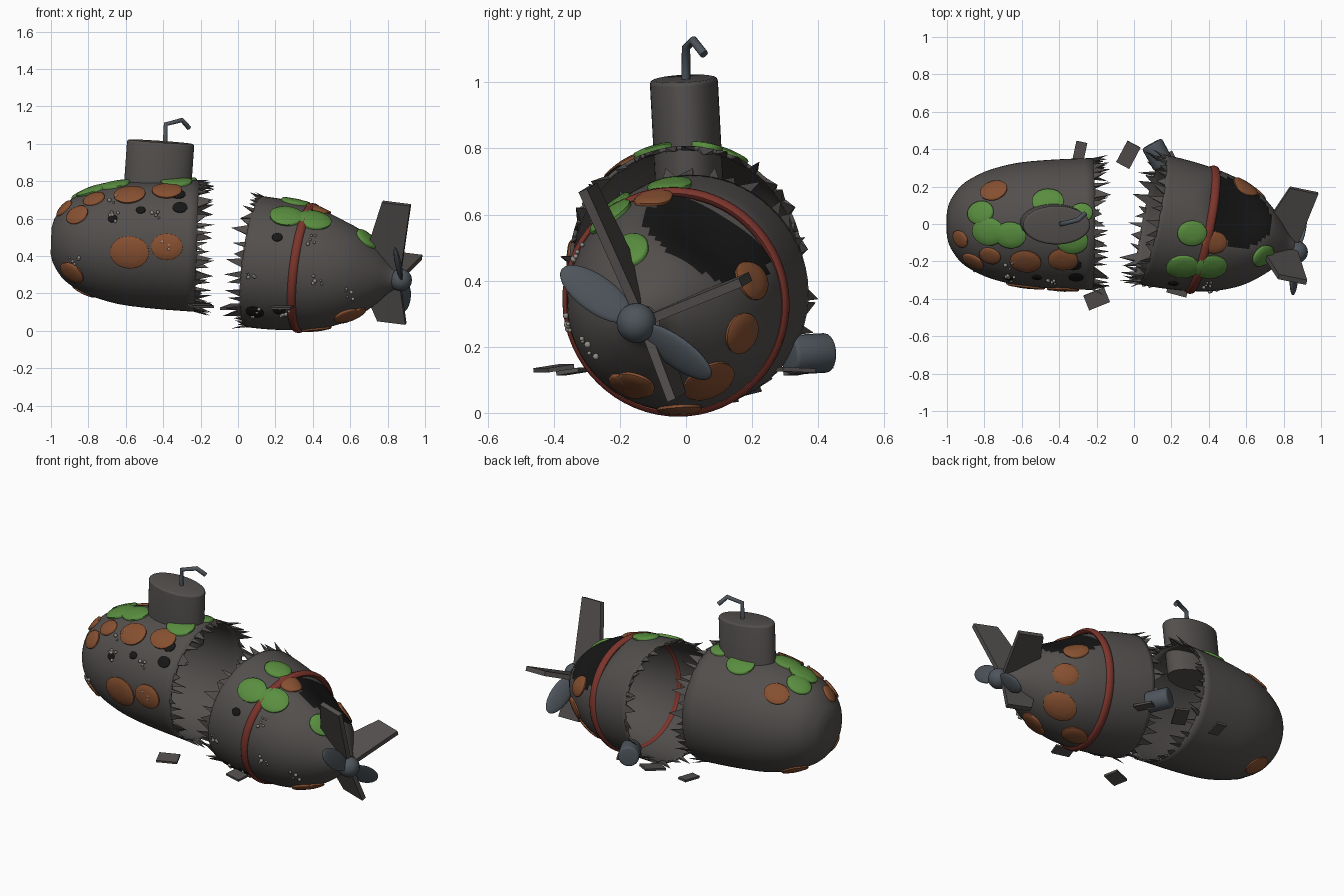
import bpy, bmesh, math, random
from math import sin, cos, pi, radians
from mathutils import Matrix, Vector
from mathutils.bvhtree import BVHTree

if "Cube" in bpy.data.objects:
    bpy.data.objects.remove(bpy.data.objects["Cube"])

random.seed(4)

def mat(name, col):
    m = bpy.data.materials.new(name)
    m.diffuse_color = (*col, 1)
    m.use_nodes = True
    m.node_tree.nodes["Principled BSDF"].inputs["Base Color"].default_value = m.diffuse_color
    return m

HULL = mat("hull_grey", (0.085, 0.078, 0.074))
STEEL = mat("steel", (0.075, 0.09, 0.105))
RUST = mat("rust", (0.24, 0.08, 0.03))
WEED = mat("algae", (0.10, 0.27, 0.05))
RED = mat("red_band", (0.20, 0.035, 0.025))
SOOT = mat("soot", (0.008, 0.008, 0.008))
SHELL = mat("barnacle", (0.28, 0.27, 0.24))

def finish(name, bm, m, M=Matrix(), smooth=True, angle=40):
    bm.transform(M)
    me = bpy.data.meshes.new(name)
    bm.to_mesh(me)
    bm.free()
    ob = bpy.data.objects.new(name, me)
    bpy.context.collection.objects.link(ob)
    me.materials.append(m)
    if smooth:
        bpy.ops.object.select_all(action='DESELECT')
        ob.select_set(True)
        bpy.context.view_layer.objects.active = ob
        bpy.ops.object.shade_smooth_by_angle(angle=radians(angle))
    return ob

def catmull(p, n=4):
    p = [Vector(q) for q in p]
    e = [2*p[0]-p[1]] + p + [2*p[-1]-p[-2]]
    out = []
    for a, b, c, d in zip(e, e[1:], e[2:], e[3:]):
        for k in range(n):
            t = k/n
            out.append(0.5*(2*b + (c-a)*t + (2*a-5*b+4*c-d)*t*t + (3*b-a-3*c+d)*t**3))
    return out + [p[-1]]

def hull(name, profile, M, cap_first, dent=None, n=64):
    bm = bmesh.new()
    rings = [[bm.verts.new((q.x, q.y*cos(2*pi*j/n), q.y*sin(2*pi*j/n))) for j in range(n)]
             for q in catmull(profile)]
    for a, b in zip(rings, rings[1:]):
        for j in range(n):
            k = (j+1) % n
            bm.faces.new((a[j], a[k], b[k], b[j]))
    bm.faces.new(rings[0][::-1] if cap_first else rings[-1])
    bm.transform(M)
    if dent:
        c, rad, depth = Vector(dent[0]), dent[1], dent[2]
        axis_pt, ax = M.translation, M.to_3x3().col[0]
        for f in bm.faces:
            if (f.calc_center_median()-c).length < rad*0.85 and (M.inverted() @ f.calc_center_median()).x > 0.29:
                f.material_index = 1
        for v in bm.verts:
            w = max(0, 1-((v.co-c).length/rad)**2)
            rel = v.co-axis_pt
            v.co -= (rel-ax*rel.dot(ax)).normalized()*depth*w*w
    bm.normal_update()
    tree = BVHTree.FromBMesh(bm)
    ob = finish(name, bm, HULL)
    ob.data.materials.append(SOOT)
    s = ob.modifiers.new("shell", 'SOLIDIFY')
    s.thickness, s.offset = 0.012, -1
    return tree

# two broken hull halves
MF = Matrix.Translation((-0.22, 0, 0.455)) @ Matrix.Rotation(radians(2), 4, 'Y')
MR = (Matrix.Translation((0.09, 0.025, 0.37)) @ Matrix.Rotation(radians(-11.5), 4, 'Z')
      @ Matrix.Rotation(radians(7), 4, 'Y'))
front = hull("front_hull", [(-.78, .07), (-.76, .13), (-.70, .21), (-.60, .27), (-.50, .305),
                            (-.38, .33), (-.2, .345), (0, .353)], MF, True)
rear = hull("rear_hull", [(0, .353), (.1, .351), (.22, .342), (.32, .328), (.42, .305), (.52, .265),
                          (.60, .215), (.68, .145), (.74, .08), (.78, .05)], MR, False,
            ((0.56, 0.08, 0.55), 0.25, 0.06))

# torn metal teeth around both rims
def teeth(name, M, d, n=40, r=0.353):
    bm = bmesh.new()
    for i in range(n):
        a = 2*pi*(i+random.uniform(-.3, .3))/n
        w = random.uniform(.03, .085)
        tip_r, L = r+random.uniform(-.025, .03), random.uniform(.035, .095)
        P = lambda x, q, t: bm.verts.new((x, q*cos(t), q*sin(t)))
        v = [P(-d*.005, r, a-w), P(-d*.005, r, a+w), P(-d*.005, r-.014, a+w), P(-d*.005, r-.014, a-w)]
        t = P(d*L, tip_r, a+random.uniform(-.06, .06))
        bm.faces.new(v)
        for k in range(4):
            bm.faces.new((v[k], v[(k+1) % 4], t))
    bmesh.ops.recalc_face_normals(bm, faces=bm.faces)
    finish(name, bm, HULL, M, False)

teeth("front_torn_edge", MF, 1)
teeth("rear_torn_edge", MR, -1)

def cyl(name, p, q, r, m, sides=24, bevel=0.0):
    p, q = Vector(p), Vector(q)
    bm = bmesh.new()
    bmesh.ops.create_cone(bm, cap_ends=True, segments=sides, radius1=r, radius2=r, depth=(q-p).length)
    if bevel:
        rim = [e for e in bm.edges if abs(e.verts[0].co.z-e.verts[1].co.z) < 1e-5]
        bmesh.ops.bevel(bm, geom=rim, offset=bevel, segments=3, affect='EDGES', profile=.5)
    M = Matrix.Translation((p+q)/2) @ (q-p).to_track_quat('Z', 'Y').to_matrix().to_4x4()
    return finish(name, bm, m, M)

# conning tower
bm = bmesh.new()
bmesh.ops.create_cone(bm, cap_ends=True, segments=48, radius1=1, radius2=1, depth=.34)
bmesh.ops.scale(bm, vec=(.18, .103, 1), verts=bm.verts)
rim = [e for e in bm.edges if all(v.co.z > .1 for v in e.verts)]
bmesh.ops.bevel(bm, geom=rim, offset=.012, segments=3, affect='EDGES', profile=.5)
finish("conning_tower", bm, HULL, Matrix.Translation((-.425, .002, .842))
       @ Matrix.Rotation(radians(4), 4, 'Y') @ Matrix.Rotation(radians(3), 4, 'X'))

# bent periscope
cu = bpy.data.curves.new("periscope", 'CURVE')
cu.dimensions, cu.bevel_depth, cu.use_fill_caps = '3D', .013, True
sp = cu.splines.new('POLY')
path = [(-.39, 0, .98), (-.386, 0, 1.105), (-.30, .022, 1.127), (-.262, .055, 1.085)]
sp.points.add(len(path)-1)
for pt, c in zip(sp.points, path):
    pt.co = (*c, 1)
cu.materials.append(STEEL)
bpy.context.collection.objects.link(bpy.data.objects.new("periscope", cu))

# red band round the rear hull
bm = bmesh.new()
g = [[bm.verts.new((.28+.024*cos(v), (.334+.016*sin(v))*cos(u), (.334+.016*sin(v))*sin(u)))
      for v in [2*pi*k/10 for k in range(10)]] for u in [2*pi*j/64 for j in range(64)]]
for j in range(64):
    for k in range(10):
        a, b = g[j], g[(j+1) % 64]
        bm.faces.new((a[k], a[(k+1) % 10], b[(k+1) % 10], b[k]))
bmesh.ops.recalc_face_normals(bm, faces=bm.faces)
finish("red_band", bm, RED, MR)

# tail fins: top, side and shorter bottom one
for name, roll, R in (("top_fin", 22, .44), ("side_fin", -68, .34), ("bottom_fin", 202, .25)):
    bm = bmesh.new()
    f = bm.faces.new([bm.verts.new((s, -.014, r)) for s, r in ((.58, .03), (.685, R), (.84, R), (.80, .03))])
    ext = bmesh.ops.extrude_face_region(bm, geom=[f])
    bmesh.ops.translate(bm, vec=(0, .028, 0), verts=[v for v in ext['geom'] if isinstance(v, bmesh.types.BMVert)])
    bmesh.ops.recalc_face_normals(bm, faces=bm.faces)
    finish(name, bm, HULL, MR @ Matrix.Rotation(radians(roll), 4, 'X'), False)

# propeller hub and two blades
hub = Matrix.Translation((.87, -.15, .272)) @ MR.to_3x3().to_4x4()
bm = bmesh.new()
bmesh.ops.create_uvsphere(bm, u_segments=24, v_segments=14, radius=.06)
finish("propeller_hub", bm, STEEL, hub)
for i, ang in enumerate((54, 234)):
    bm = bmesh.new()
    bmesh.ops.create_uvsphere(bm, u_segments=24, v_segments=14, radius=1)
    finish("propeller_blade_%d" % (i+1), bm, STEEL, hub @ Matrix.Rotation(radians(ang), 4, 'X')
           @ Matrix.Translation((0, 0, .15)) @ Matrix.Rotation(radians(28), 4, 'Z')
           @ Matrix.Diagonal((.016, .058, .13, 1)))

# loose pipe and debris plates
cyl("loose_pipe", (.16, .31, .175), (.095, .43, .182), .06, STEEL, 24, .012)
for i, (x, y, z, w, l, rz) in enumerate(((-.03, .37, .13, .08, .13, -28), (-.29, .385, .14, .06, .11, -12),
        (-.2, -.4, .135, .12, .085, 22), (.235, -.345, .125, .11, .07, -15), (.2, .33, .13, .06, .11, 25))):
    bm = bmesh.new()
    bmesh.ops.create_cube(bm, size=1)
    finish("debris_plate_%d" % (i+1), bm, HULL, Matrix.Translation((x, y, z))
           @ Matrix.Rotation(radians(rz), 4, 'Z') @ Matrix.Rotation(radians(random.uniform(-10, 10)), 4, 'X')
           @ Matrix.Diagonal((w, l, .013, 1)), False)

# spots on the hull are placed by casting rays along a view direction
def hit(view, a, b):
    o, d = {'F': ((a, -2, b), (0, 1, 0)), 'R': ((2, a, b), (-1, 0, 0)), 'T': ((a, b, 2), (0, 0, -1)),
            'U': ((a, b, -2), (0, 0, 1)), 'B': ((a, 2, b), (0, -1, 0))}[view]
    found = [(h[3], h[0], h[1], t) for t in (front, rear) for h in [t.ray_cast(Vector(o), Vector(d))] if h[0]]
    if not found:
        return None
    return min(found, key=lambda h: h[0])[1:]

def patches(name, m, items, thick, n=20):
    bm = bmesh.new()
    for view, a, b, r in items:
        h = hit(view, a, b)
        if not h:
            continue
        p, nor, tree = h
        u = nor.orthogonal().normalized() if abs(nor.x) > .95 else (Vector((1, 0, 0))-nor*nor.x).normalized()
        v = nor.cross(u)
        rings = []
        for f, off in ((.02, 1.15), (.45, 1.1), (.9, 1), (1, .7), (1, -.4)):
            ring = []
            for k in range(n):
                t = 2*pi*k/n
                q = tree.find_nearest(p+(u*cos(t)+v*sin(t)*.85)*r*f)
                ring.append(bm.verts.new(q[0]+q[1]*thick*off))
            rings.append(ring)
        bm.faces.new(rings[0])
        for s, w in zip(rings, rings[1:]):
            for k in range(n):
                bm.faces.new((s[k], w[k], w[(k+1) % n], s[(k+1) % n]))
    finish(name, bm, m, angle=60)

patches("rust_patches", RUST, [
    ('F', -.86, .62, .065), ('F', -.77, .705, .06), ('F', -.58, .73, .085), ('F', -.38, .75, .08),
    ('F', -.58, .42, .105), ('F', -.38, .45, .085), ('F', -.89, .31, .075), ('F', .62, .085, .07),
    ('T', -.75, .18, .075), ('T', -.93, -.08, .055), ('T', .43, -.1, .07), ('U', -.82, .1, .08), ('U', .42, -.02, .08),
    ('R', .2, .40, .075), ('R', .17, .24, .075), ('R', .07, .09, .10), ('R', -.18, .08, .07)], .012)
patches("algae_patches", WEED, [
    ('T', -.82, .06, .075), ('T', -.78, -.04, .09), ('T', -.66, -.06, .085), ('T', -.46, .12, .085),
    ('T', -.28, .06, .06), ('T', -.33, -.09, .085), ('T', .31, -.05, .08), ('T', .26, -.23, .09),
    ('T', .41, -.23, .09), ('T', .69, -.17, .07)], .015)
patches("dark_holes", SOOT, [
    ('F', -.32, .73, .04), ('F', -.31, .66, .04), ('F', -.52, .645, .025), ('F', -.67, .60, .025),
    ('F', .21, .5, .028), ('F', .09, .10, .05), ('F', .22, .11, .035)], .006)

# small barnacle clusters
bm = bmesh.new()
for a, b in ((-.66, .61), (-.45, .61), (-.38, .46), (-.87, .38), (-.66, .7), (.07, .3), (.42, .27), (.6, .2),
             (.25, .1), (.1, .1), (.4, .48)):
    for k in range(5):
        h = hit('F', a+random.uniform(-.028, .028), b+random.uniform(-.028, .028))
        if h:
            bmesh.ops.create_uvsphere(bm, u_segments=10, v_segments=6, radius=random.uniform(.006, .011),
                                      matrix=Matrix.Translation(h[0]+h[1]*.006))
finish("barnacles", bm, SHELL)
